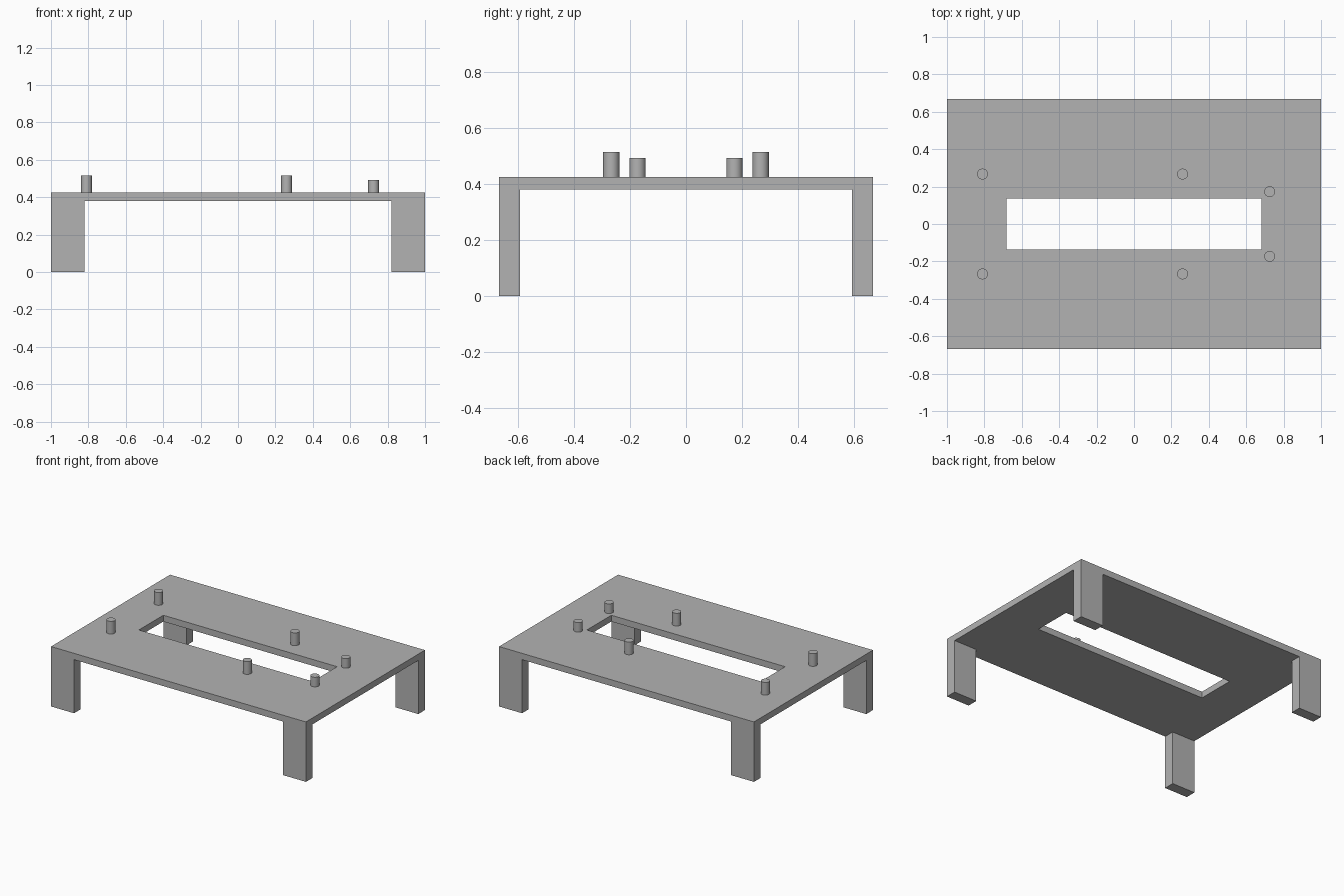
import bpy
import bmesh
from math import pi

cube = bpy.data.objects.get("Cube")
if cube:
    bpy.data.objects.remove(cube, do_unlink=True)

grey = bpy.data.materials.new("plain grey")
grey.use_nodes = True
colour = (0.45, 0.45, 0.45, 1)
grey.diffuse_color = colour
grey.node_tree.nodes["Principled BSDF"].inputs["Base Color"].default_value = colour

HALF_X, HALF_Y = 1.0, 0.667
SLOT_X, SLOT_Y = 0.682, 0.137
UNDERSIDE, TOP = 0.38, 0.425
LEG_X, LEG_Y = 0.18, 0.075
PEG_RADIUS = 0.029


def finish(bm, name):
    """Turn a bmesh into a named grey object."""
    bmesh.ops.recalc_face_normals(bm, faces=bm.faces)
    mesh = bpy.data.meshes.new(name)
    bm.to_mesh(mesh)
    bm.free()
    mesh.materials.append(grey)
    obj = bpy.data.objects.new(name, mesh)
    bpy.context.collection.objects.link(obj)
    return obj


# Plate with a rectangular slot
bm = bmesh.new()


def ring(x, y, z):
    return [bm.verts.new((sx * x, sy * y, z))
            for sx, sy in ((-1, -1), (1, -1), (1, 1), (-1, 1))]


rings = [ring(HALF_X, HALF_Y, UNDERSIDE), ring(HALF_X, HALF_Y, TOP),
         ring(SLOT_X, SLOT_Y, TOP), ring(SLOT_X, SLOT_Y, UNDERSIDE)]
for a, b in zip(rings, rings[1:] + rings[:1]):
    for i in range(4):
        j = (i + 1) % 4
        bm.faces.new((a[i], a[j], b[j], b[i]))
finish(bm, "slotted_plate")

# Four corner legs, open at the top where they join the plate
for sx, side in ((-1, "right"), (1, "left")):
    for sy, end in ((-1, "front"), (1, "back")):
        bm = bmesh.new()
        bmesh.ops.create_cube(bm, size=1)
        for v in bm.verts:
            v.co.x = v.co.x * LEG_X + sx * (HALF_X - LEG_X / 2)
            v.co.y = v.co.y * LEG_Y + sy * (HALF_Y - LEG_Y / 2)
            v.co.z = (v.co.z + 0.5) * UNDERSIDE
        bm.normal_update()
        bmesh.ops.recalc_face_normals(bm, faces=bm.faces)
        bmesh.ops.delete(bm, geom=[f for f in bm.faces if f.normal.z > 0.5],
                         context="FACES")
        finish(bm, f"{end}_{side}_leg")

# Locating pegs: four tall, two short
for name, x, y, top in (("right_peg", -0.81, 0.267, 0.515),
                        ("middle_peg", 0.26, 0.267, 0.515),
                        ("left_short_peg", 0.725, 0.173, 0.493)):
    for sy, end in ((-1, "front"), (1, "back")):
        bm = bmesh.new()
        bmesh.ops.create_cone(bm, cap_ends=True, segments=32, radius1=PEG_RADIUS,
                              radius2=PEG_RADIUS, depth=top - TOP)
        bmesh.ops.translate(bm, verts=bm.verts, vec=(x, sy * y, (top + TOP) / 2))
        peg = finish(bm, f"{end}_{name}")
        bpy.ops.object.select_all(action="DESELECT")
        peg.select_set(True)
        bpy.context.view_layer.objects.active = peg
        bpy.ops.object.shade_smooth_by_angle(angle=pi / 6)
